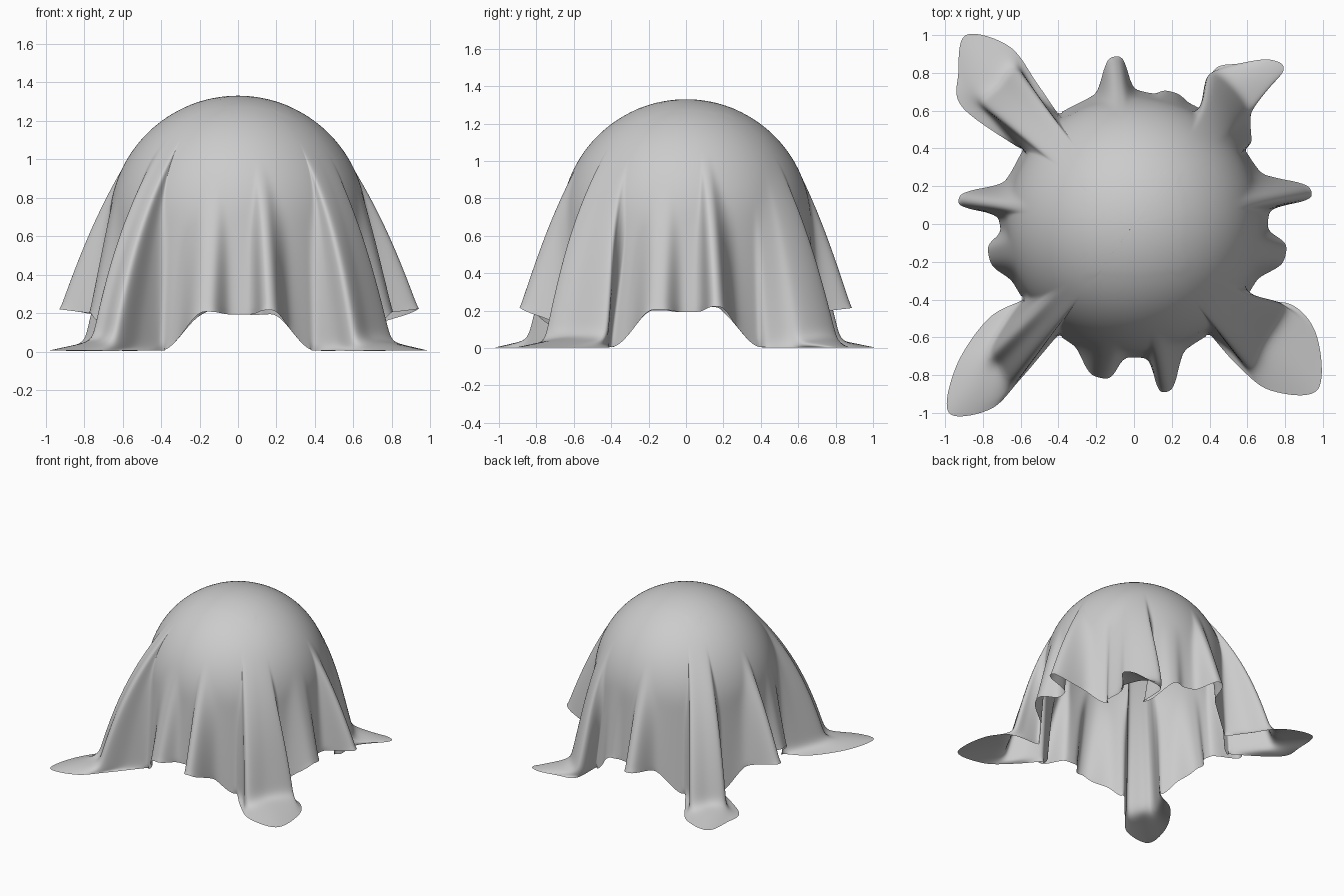
import bpy, bmesh, math
from mathutils import Vector

if "Cube" in bpy.data.objects:
    bpy.data.objects.remove(bpy.data.objects["Cube"])

R, CZ = 0.67, 0.66        # hidden ball that carries the cloth
ROWS = 84

# Hanging folds of each side: (offset along side, outward reach, width)
SIDES = [
    [(0.17, 0.885, 0.07), (-0.18, 0.81, 0.10)],     # front
    [(0.17, 0.935, 0.07), (-0.16, 0.80, 0.10)],     # right
    [(0.10, 0.885, 0.075), (-0.20, 0.695, 0.07)],   # back
    [(-0.13, 0.925, 0.065), (0.17, 0.765, 0.10)],   # left
]
# Corner pleats: knee x, y, z where the pleat meets the floor, then hem x, y
CORNERS = [
    [(0.51, -0.66, .02, 0.54, -0.74), (0.61, -0.76, .03, 0.72, -0.88),
     (0.69, -0.62, .06, 0.97, -0.88), (0.80, -0.44, .05, 0.97, -0.60),
     (0.73, -0.42, .02, 0.84, -0.43), (0.61, -0.41, .01, 0.62, -0.41)],
    [(0.62, 0.42, .01, 0.62, 0.43), (0.60, 0.54, .02, 0.63, 0.62),
     (0.60, 0.62, .04, 0.79, 0.81), (0.52, 0.73, .06, 0.72, 0.87),
     (0.42, 0.81, .05, 0.56, 0.85), (0.38, 0.76, .02, 0.42, 0.81)],
    [(-0.52, 0.68, .02, -0.51, 0.74), (-0.62, 0.83, .03, -0.66, 0.94),
     (-0.71, 0.73, .06, -0.89, 1.00), (-0.80, 0.64, .05, -0.93, 0.80),
     (-0.74, 0.56, .02, -0.91, 0.62), (-0.61, 0.41, .01, -0.62, 0.41)],
    [(-0.66, -0.50, .02, -0.77, -0.50), (-0.76, -0.68, .05, -0.94, -0.75),
     (-0.71, -0.75, .06, -0.98, -1.00), (-0.64, -0.85, .04, -0.76, -0.98),
     (-0.52, -0.70, .02, -0.60, -0.82)],
]


def side_points(k):
    """Hem of one hanging side: a circle with rounded folds, dipping to the floor at its ends."""
    pts = []
    for i in range(-20, 21):
        u = i * 0.02
        v = math.sqrt(0.69 ** 2 - u * u) + 0.02 * (u / 0.4) ** 2
        lift = 0
        for c, reach, w in SIDES[k]:
            s = (u - c) / w
            bump = 0.75 * math.exp(-s ** 4) + 0.25 * math.exp(-(s / 1.6) ** 2)
            depth = reach - math.sqrt(0.69 ** 2 - c * c)
            v += depth * bump
            lift += 0.12 * depth * bump
        s = min(max((abs(u) - 0.17) / 0.23, 0), 1)
        z = (0.185 + lift) * (1 - s * s * (3 - 2 * s)) + 0.005
        x, y = u, -v
        for _ in range(k):
            x, y = -y, x
        pts.append((x, y, z, x, y, z))
    return pts


def catmull(a, b, c, d, t):
    return [0.5 * (2 * q + (r - p) * t + (2 * p - 5 * q + 4 * r - s) * t * t
                   + (3 * q - p - 3 * r + s) * t ** 3) for p, q, r, s in zip(a, b, c, d)]


# Closed control ring, counterclockwise from the middle of the front
ctrl = []
for k in range(4):
    ctrl += side_points(k)
    ctrl += [(kx, ky, kz, hx, hy, 0.004) for kx, ky, kz, hx, hy in CORNERS[k]]
ctrl = ctrl[20:] + ctrl[:20]
ring, n = [], len(ctrl)
for i in range(n):
    a, b, c, d = (ctrl[(i + j) % n] for j in (-1, 0, 1, 2))
    length = math.dist(b[:2], c[:2]) + math.dist(b[3:5], c[3:5])
    steps = max(2, int(length / 0.03))
    ring += [catmull(a, b, c, d, t / steps) for t in range(steps)]
n = len(ring)

# Direction in which each strip leaves the ball, kept in order around the crown
turn = sorted((math.atan2(p[1], p[0]) + math.pi / 2 + 1e-6) % (2 * math.pi) for p in ring)
for _ in range(25):
    turn = [(turn[i - 1] - (2 * math.pi if i == 0 else 0) + 2 * turn[i]
             + turn[(i + 1) % n] + (2 * math.pi if i == n - 1 else 0)) / 4 for i in range(n)]
dirs = [Vector((math.sin(t), -math.cos(t))) for t in turn]


def strip(p, d):
    """Over the ball, bulging down to the knee, then along the floor to the hem."""
    knee = Vector((p[0], p[1], max(p[2], 0.006)))
    hem = Vector((p[3], p[4], max(p[5], 0.003)))
    r, h = math.hypot(knee.x, knee.y), knee.z - CZ
    dist = max(math.hypot(r, h), R * 1.001)
    elev = math.atan2(h, r) + math.acos(R / dist)
    # Deep folds leave the ball earlier and hang with a convex line
    diag = math.sin(2 * math.atan2(knee.y, knee.x)) ** 2
    full = min(max((r - 0.72) / 0.22, 0), 1) * (0.45 + 0.55 * diag)
    elev += 0.28 * full
    path = []
    for i in range(31):
        a = math.pi / 2 + (elev - math.pi / 2) * i / 30
        path.append(Vector((d.x * R * math.cos(a), d.y * R * math.cos(a), CZ + R * math.sin(a))))
    T = path[-1]
    L = (knee - T).length
    leave = Vector((d.x * math.sin(elev), d.y * math.sin(elev), -math.cos(elev)))
    line = (knee - T) / L
    drop = line.lerp(Vector((d.x * 0.2, d.y * 0.2, -0.98)), 0.75 * full).normalized()
    A, B = T + leave * L * 0.36, knee - drop * L * 0.36
    for i in range(1, 25):
        t = i / 24
        path.append(T * (1 - t) ** 3 + A * 3 * t * (1 - t) ** 2 + B * 3 * t * t * (1 - t) + knee * t ** 3)
    path.append(hem)
    lens = [0]
    for q, s in zip(path, path[1:]):
        lens.append(lens[-1] + (s - q).length)
    out, j = [], 0
    for i in range(1, ROWS + 1):
        target = lens[-1] * i / ROWS
        while j < len(path) - 2 and lens[j + 1] < target:
            j += 1
        seg = lens[j + 1] - lens[j]
        out.append(path[j].lerp(path[j + 1], min(1, (target - lens[j]) / seg) if seg > 1e-9 else 1))
    return out


# Draped cloth surface
bm = bmesh.new()
top = bm.verts.new((0, 0, CZ + R))
cols = [[bm.verts.new(v) for v in strip(p, d)] for p, d in zip(ring, dirs)]
for i in range(n):
    a, b = cols[i], cols[(i + 1) % n]
    bm.faces.new((top, a[0], b[0]))
    for j in range(ROWS - 1):
        bm.faces.new((a[j], a[j + 1], b[j + 1], b[j]))

# Soften creases, leaving the crown and hem in place
soft = [v for c in cols for v in c[15:-1]]
for _ in range(10):
    bmesh.ops.smooth_vert(bm, verts=soft, factor=0.5,
                          use_axis_x=True, use_axis_y=True, use_axis_z=True)
for v in bm.verts:
    v.co.z = max(v.co.z, 0)
for f in bm.faces:
    f.smooth = True

mesh = bpy.data.meshes.new("draped_cloth")
bm.to_mesh(mesh)
bm.free()
cloth = bpy.data.objects.new("draped_cloth", mesh)
bpy.context.collection.objects.link(cloth)
